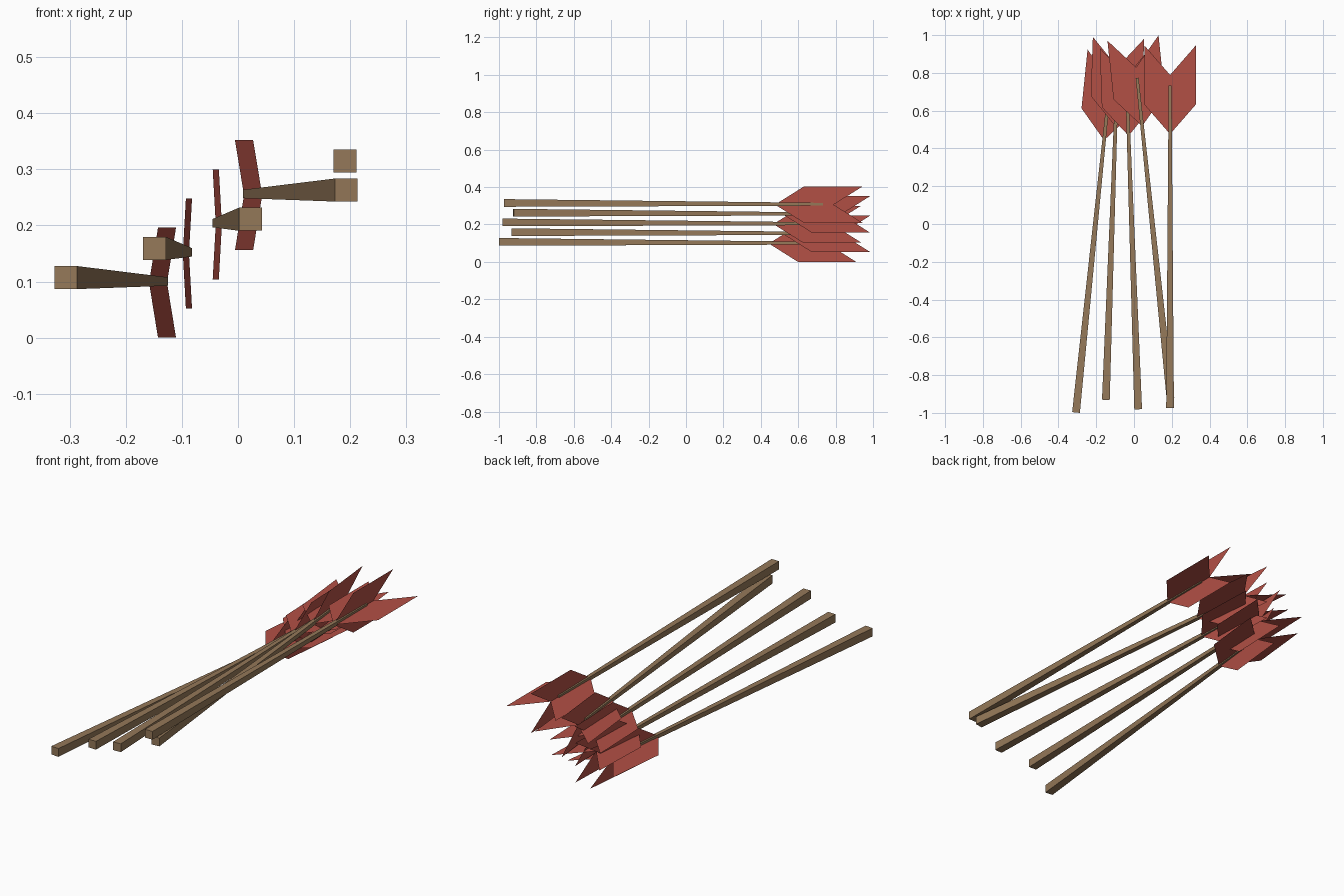
import bpy, bmesh, math
from mathutils import Vector, Matrix

if "Cube" in bpy.data.objects:
    bpy.data.objects.remove(bpy.data.objects["Cube"])


def material(name, rgb):
    m = bpy.data.materials.new(name)
    m.diffuse_color = (*rgb, 1)
    m.use_nodes = True
    m.node_tree.nodes["Principled BSDF"].inputs["Base Color"].default_value = m.diffuse_color
    return m


WOOD = material("wood", (0.30, 0.19, 0.10))
RED = material("red_feather", (0.45, 0.08, 0.06))


def finish(name, bm, mat, matrix):
    me = bpy.data.meshes.new(name)
    bm.to_mesh(me)
    bm.free()
    me.materials.append(mat)
    ob = bpy.data.objects.new(name, me)
    ob.matrix_world = matrix
    bpy.context.collection.objects.link(ob)


# Square shaft tapering towards the feathers (arrow runs along local +y)
def shaft(name, matrix):
    bm = bmesh.new()
    bmesh.ops.create_cube(bm, size=2)
    for v in bm.verts:
        half, y, z = (0.0205, 0, 0.009) if v.co.y < 0 else (0.0075, 1.706, 0.002)
        v.co = Vector((v.co.x * half, y, v.co.z * half + z))
    finish(name, bm, WOOD, matrix)


# Four paper-thin vanes sharing a spine: wide sideways, shorter up and down
def fletching(name, matrix):
    bm = bmesh.new()
    spine = [bm.verts.new((0, y, 0)) for y in (1.449, 1.762)]
    for dx, dz in ((0.136, 0), (-0.136, 0), (0, 0.098), (0, -0.098)):
        outer = [bm.verts.new((dx, y, dz)) for y in (1.605, 1.918)]
        bm.faces.new((spine[0], outer[0], outer[1], spine[1]))
    finish(name, bm, RED, matrix)


# Fanned stack of arrows: front x, front y, sideways slope
ARROWS = [(-0.307, -0.998, 0.103),
          (-0.149, -0.931, 0.035),
          (0.022, -0.981, -0.035),
          (0.193, -0.923, -0.104),
          (0.191, -0.973, 0.0)]
for i, (x, y, slope) in enumerate(ARROWS):
    place = (Matrix.Translation((x, y, 0.098 + 0.052 * i))
             @ Matrix.Rotation(-math.atan(slope), 4, 'Z'))
    shaft(f"arrow_shaft_{i + 1}", place)
    fletching(f"arrow_fletching_{i + 1}", place)
